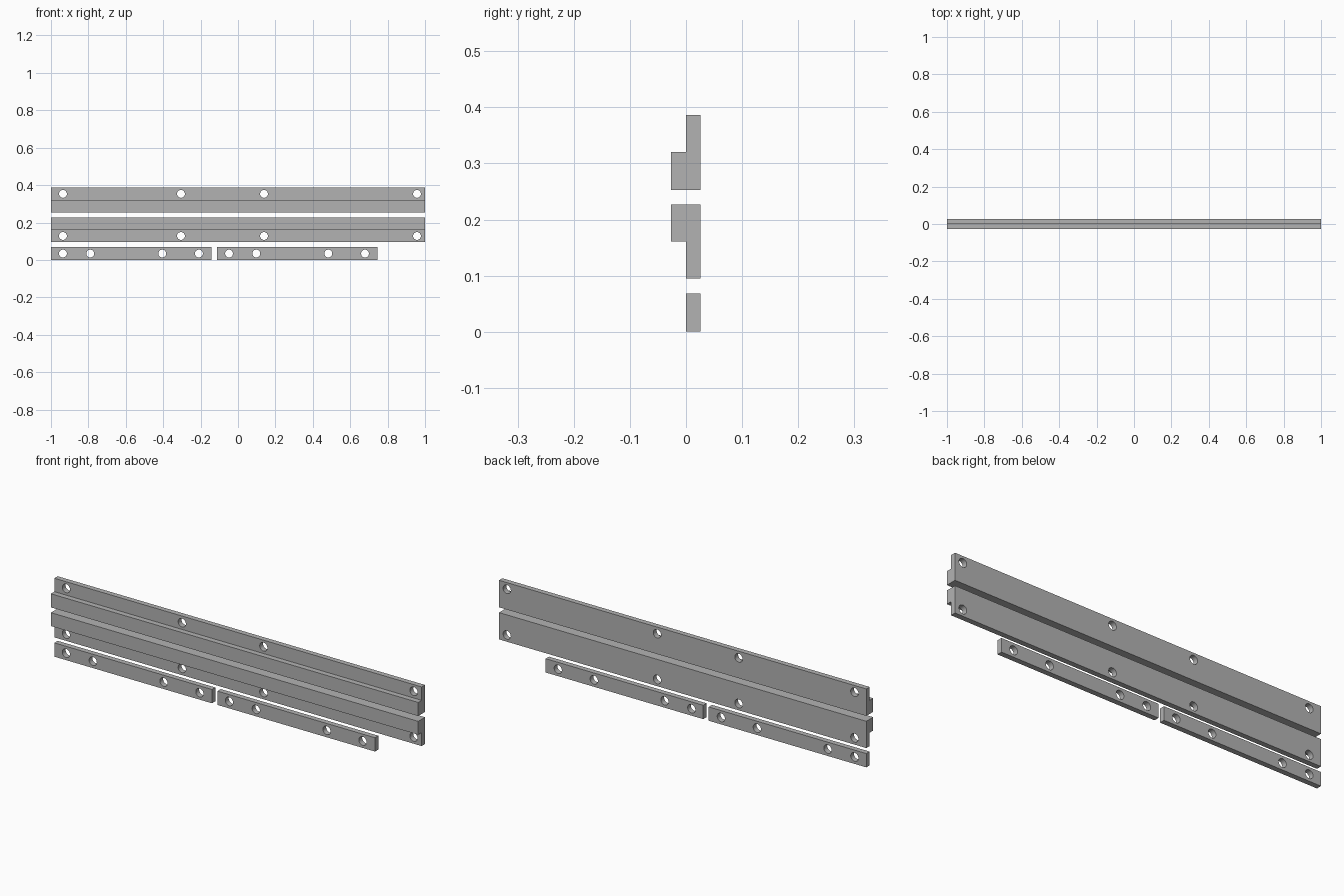
import bpy, bmesh, math
from mathutils import Matrix

cube = bpy.data.objects.get("Cube")
if cube:
    bpy.data.objects.remove(cube, do_unlink=True)

steel = bpy.data.materials.new("plain grey")
steel.use_nodes = True
GREY = (0.45, 0.45, 0.45, 1)
steel.diffuse_color = GREY
steel.node_tree.nodes["Principled BSDF"].inputs["Base Color"].default_value = GREY

BACK, MID, FRONT = 0.026, 0.0, -0.027
HOLE_RADIUS = 0.021


def add_object(name, bm):
    bmesh.ops.recalc_face_normals(bm, faces=bm.faces)
    mesh = bpy.data.meshes.new(name)
    bm.to_mesh(mesh)
    bm.free()
    obj = bpy.data.objects.new(name, mesh)
    bpy.context.collection.objects.link(obj)
    return obj


def drilled_bar(name, profile, x0, x1, holes, hole_z):
    """Extrude a (y, z) profile along x and drill holes through it."""
    bm = bmesh.new()
    face = bm.faces.new([bm.verts.new((x0, y, z)) for y, z in profile])
    ext = bmesh.ops.extrude_face_region(bm, geom=[face])
    verts = [g for g in ext["geom"] if isinstance(g, bmesh.types.BMVert)]
    bmesh.ops.translate(bm, verts=verts, vec=(x1 - x0, 0, 0))
    bar = add_object(name, bm)
    bar.data.materials.append(steel)

    # Drill cutters
    bm = bmesh.new()
    for x in holes:
        place = Matrix.Translation((x, 0, hole_z)) @ Matrix.Rotation(math.pi / 2, 4, 'X')
        bmesh.ops.create_cone(bm, cap_ends=True, segments=32, radius1=HOLE_RADIUS,
                              radius2=HOLE_RADIUS, depth=0.2, matrix=place)
    cutter = add_object(name + "_cutter", bm)
    cutter.hide_render = True
    cutter.data.materials.append(steel)

    mod = bar.modifiers.new("holes", 'BOOLEAN')
    mod.operation = 'DIFFERENCE'
    mod.solver = 'EXACT'
    mod.object = cutter
    bpy.ops.object.select_all(action='DESELECT')
    bpy.context.view_layer.objects.active = bar
    bar.select_set(True)
    bpy.ops.object.modifier_apply(modifier=mod.name)
    bpy.data.objects.remove(cutter, do_unlink=True)
    bpy.ops.object.shade_smooth_by_angle(angle=math.radians(30))
    return bar


def stepped_profile(outer, step, inner):
    """L section: thin flange from outer to step, thick rail from step to inner."""
    return [(BACK, outer), (MID, outer), (MID, step),
            (FRONT, step), (FRONT, inner), (BACK, inner)]


# Two long stepped rails, mirrored about the gap between them
rail_holes = (-0.936, -0.305, 0.139, 0.957)
drilled_bar("upper_rail", stepped_profile(0.386, 0.32, 0.253), -1, 1, rail_holes, 0.353)
drilled_bar("lower_rail", stepped_profile(0.095, 0.161, 0.227), -1, 1, rail_holes, 0.128)

# Two identical short flat strips, end to end
strip = [(BACK, 0), (MID, 0), (MID, 0.068), (BACK, 0.068)]
strip_holes = (-0.936, -0.79, -0.405, -0.209)
for name, shift in (("right_strip", 0), ("left_strip", 0.888)):
    drilled_bar(name, strip, -1 + shift, -0.142 + shift,
                [x + shift for x in strip_holes], 0.034)
